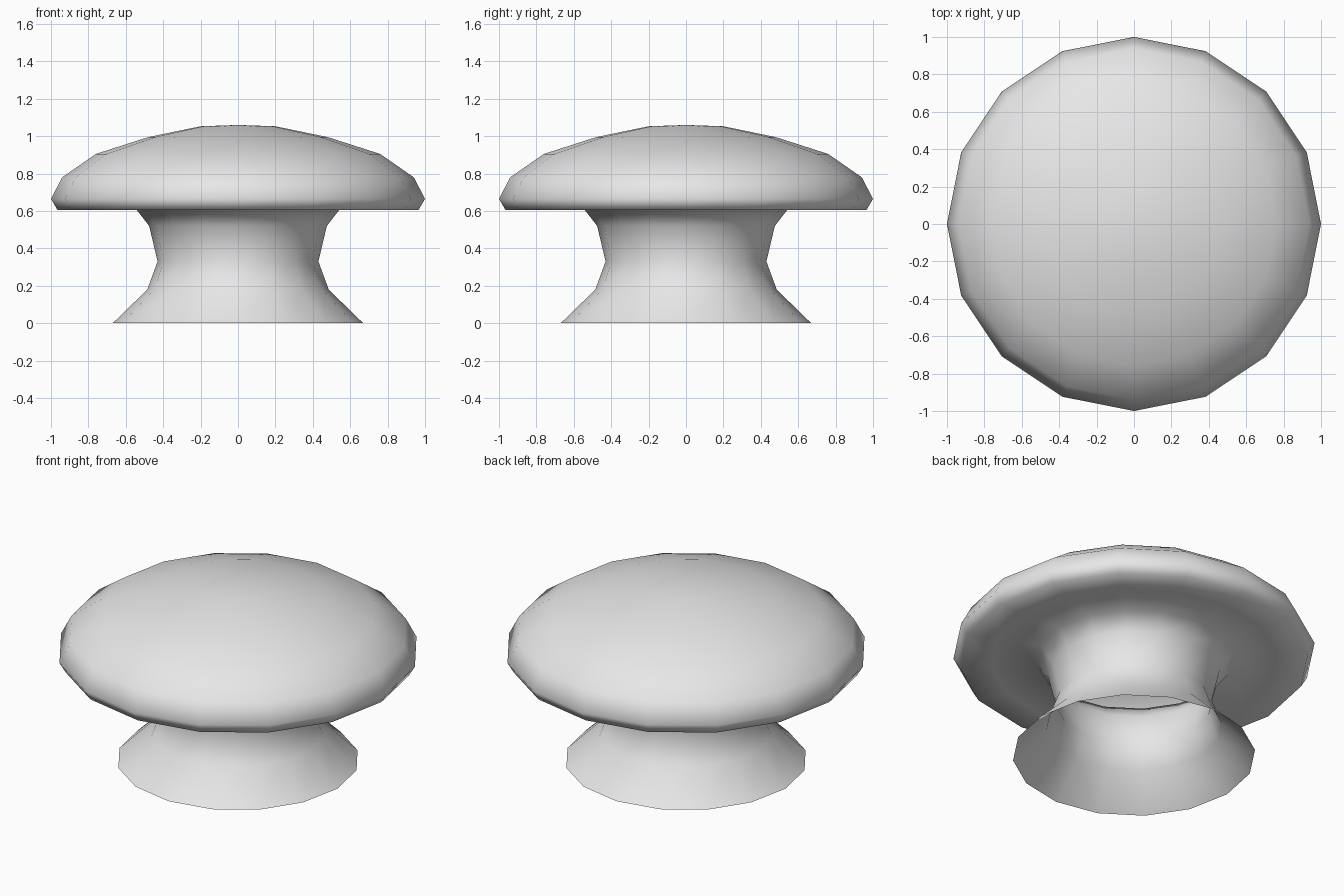
import bpy
import bmesh
from math import cos, sin, tau

default = bpy.data.objects.get("Cube")
if default:
    bpy.data.objects.remove(default, do_unlink=True)

# One plain colour
grey = bpy.data.materials.new("light_grey")
grey.use_nodes = True
colour = (0.8, 0.8, 0.8, 1.0)
grey.diffuse_color = colour
grey.node_tree.nodes["Principled BSDF"].inputs["Base Color"].default_value = colour


def lathe(name, profile, apex, sides, material):
    """Turn a (radius, height) profile around z, closed at the apex, open below."""
    bm = bmesh.new()
    rings = [[bm.verts.new((r * cos(tau * i / sides), r * sin(tau * i / sides), z))
              for i in range(sides)] for r, z in profile]
    for low, high in zip(rings, rings[1:]):
        for i in range(sides):
            j = (i + 1) % sides
            bm.faces.new((low[i], low[j], high[j], high[i]))
    tip = bm.verts.new((0, 0, apex))
    for i in range(sides):
        bm.faces.new((rings[-1][i], rings[-1][(i + 1) % sides], tip))
    for face in bm.faces:
        face.smooth = True
    mesh = bpy.data.meshes.new(name)
    bm.to_mesh(mesh)
    bm.free()
    mesh.materials.append(material)
    obj = bpy.data.objects.new(name, mesh)
    bpy.context.collection.objects.link(obj)
    return obj


# Flared foot and waisted neck, then the overhanging underside, rim and dome
foot_and_neck = [(0.67, 0.0), (0.485, 0.18), (0.43, 0.33), (0.475, 0.52), (0.545, 0.61)]
underside = [(0.79, 0.605), (0.965, 0.605)]
rim_and_dome = [(1.0, 0.665), (0.94, 0.78), (0.76, 0.905), (0.48, 0.995), (0.2, 1.053)]

lathe("knob", foot_and_neck + underside + rim_and_dome, 1.06, 16, grey)
